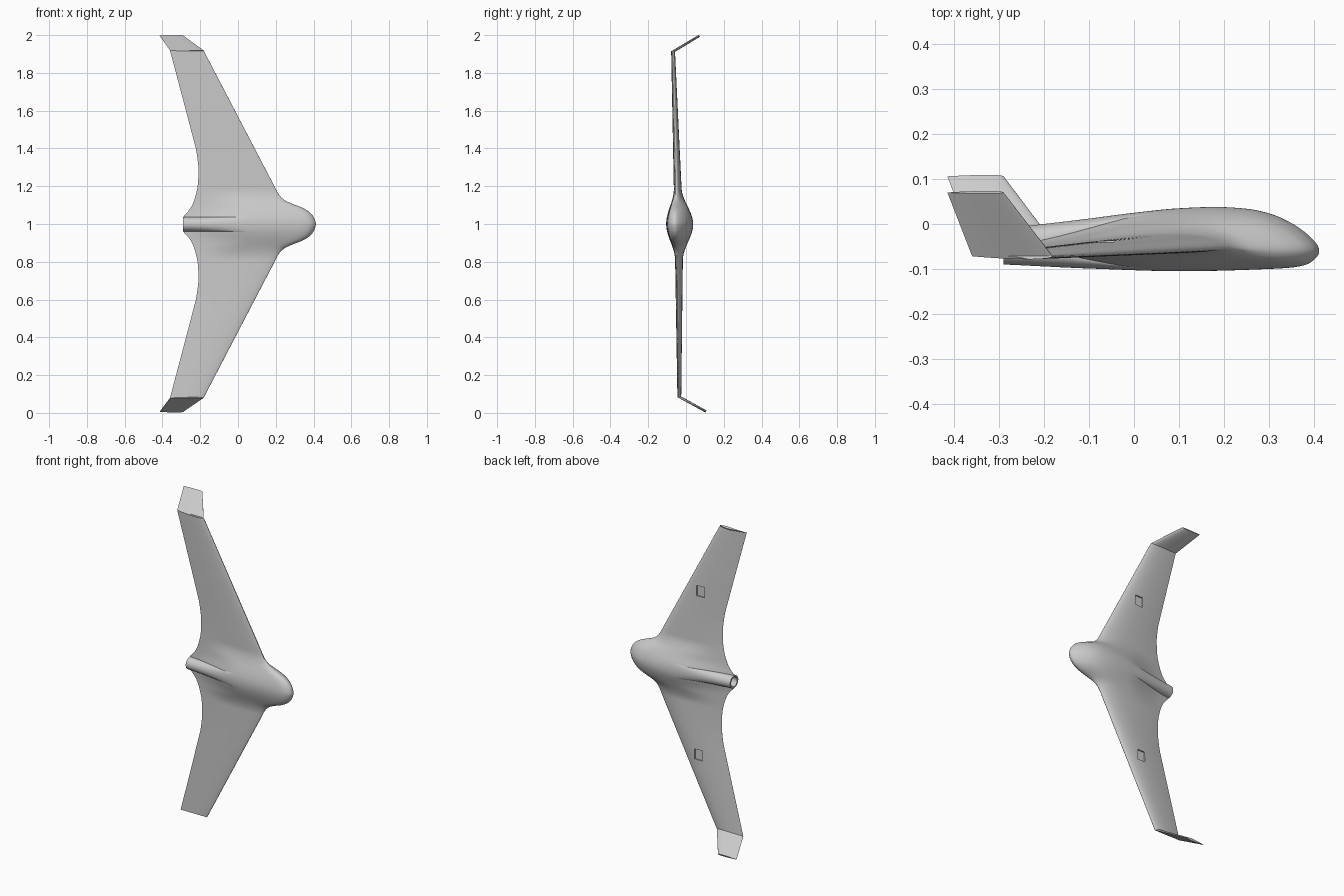
import bpy, bmesh, math
from mathutils import Matrix

if "Cube" in bpy.data.objects:
    bpy.data.objects.remove(bpy.data.objects["Cube"])

TILT = 0.018          # the whole craft leans slightly about x
TAIL_R = 0.0375       # half width of the blunt tail
N = 32                # chordwise steps


def curve(pts, x):
    """Monotone cubic interpolation through (x, y) points."""
    d = [(b[1] - a[1]) / (b[0] - a[0]) for a, b in zip(pts, pts[1:])]

    def slope(i):
        if i == 0 or i == len(d):
            return d[min(i, len(d) - 1)]
        a, b = d[i - 1], d[i]
        return 2 * a * b / (a + b) if a * b > 0 else 0
    i = 0
    while i < len(d) - 1 and x > pts[i + 1][0]:
        i += 1
    (x0, y0), (x1, y1) = pts[i], pts[i + 1]
    h = x1 - x0
    t = (x - x0) / h
    return (y0 * (1 + 2 * t) * (1 - t) ** 2 + slope(i) * h * t * (1 - t) ** 2
            + y1 * t * t * (3 - 2 * t) + slope(i + 1) * h * t * t * (t - 1))


# Planform: distance from centre line -> x of leading and trailing edge
LEAD = [(-.03, .404), (0, .412), (.03, .404), (.06, .383), (.085, .345), (.105, .295),
        (.125, .25), (.15, .222), (.18, .203), (.22, .183), (.26, .162), (.92, -.182)]
TRAIL = [(0, -.29), (.0375, -.29), (.05, -.28), (.07, -.262), (.1, -.243), (.15, -.225),
         (.2, -.214), (.25, -.21), (.3, -.21), (.35, -.215), (.4, -.223), (.45, -.236), (.92, -.36)]
# Centre-line body profile: root of chord fraction from the nose -> y
BODY_UP = [(0, -.06), (.13, -.037), (.2135, -.018), (.297, .002), (.4, .024), (.48, .034),
           (.575, .038), (.667, .035), (.766, .025), (.854, .012), (.934, 0), (1, -.01)]
BODY_LOW = [(0, -.06), (.13, -.08), (.2, -.09), (.3, -.097), (.4, -.1), (.667, -.105),
            (.854, -.099), (1, -.09)]


def foil(u):
    """Aerofoil half thickness with a peak of 1."""
    return 10 * (.2969 * math.sqrt(u) - .126 * u - .3516 * u**2 + .2843 * u**3 - .1036 * u**4) + .02 * u


def bell(s, u):
    """How much of the body section is mixed into the wing at span s, chord u."""
    s = abs(s)
    wide = .5 + .5 * math.cos(math.pi * s / .19) if s < .19 else 0
    tail = math.sqrt(max(0, 1 - (s / TAIL_R) ** 2))
    k = min(1, (1 - u) / .5)
    k = k * k * (3 - 2 * k)
    return tail * (1 - k) + wide * k


def ring_params():
    """(chord fraction, side) from upper trailing edge round the nose to lower."""
    up = [((i / N) ** 2, i / N, 1) for i in range(N, -1, -1)]
    low = [((i / N) ** 2, i / N, -1) for i in range(1, N + 1)]
    return up + low


def wing_ring(s):
    lead, trail = curve(LEAD, abs(s)), curve(TRAIL, abs(s))
    f = min(1, max(0, (abs(s) - .15) / .77))
    mitre = .59 if abs(s) > .919 else 0
    ring = []
    for u, a, side in ring_params():
        h = foil(u) * ((.031 - .018 * f) if side > 0 else -(.011 - .004 * f))
        base = -.05 - .005 * f
        b = bell(s, u)
        body = curve(BODY_UP if side > 0 else BODY_LOW, a)
        y = (base + h) * (1 - b) + body * b
        z = s - math.copysign(mitre * h, s)
        ring.append((lead + (trail - lead) * u, y, z))
    return ring


def tip_ring(sg):
    ring = []
    for u, a, side in ring_params():
        h = foil(u) * (.007 if side > 0 else -.005)
        ring.append((-.29 - .125 * u, .088 + .48 * h, sg * (.9955 - .87 * h)))
    return ring


def loft(name, rings):
    bm = bmesh.new()
    rows = [[bm.verts.new(p) for p in r] for r in rings]
    n = len(rows[0])
    for a, b in zip(rows, rows[1:]):
        for i in range(n):
            j = (i + 1) % n
            bm.faces.new((a[i], a[j], b[j], b[i]))
    bm.faces.new(rows[0])
    bm.faces.new(rows[-1][::-1])
    bmesh.ops.recalc_face_normals(bm, faces=bm.faces)
    me = bpy.data.meshes.new(name)
    bm.to_mesh(me)
    bm.free()
    ob = bpy.data.objects.new(name, me)
    bpy.context.collection.objects.link(ob)
    return ob


def activate(ob):
    bpy.ops.object.select_all(action='DESELECT')
    ob.select_set(True)
    bpy.context.view_layer.objects.active = ob


def cut(ob, cutter):
    cutter.hide_render = True
    m = ob.modifiers.new("cut", 'BOOLEAN')
    m.operation, m.solver, m.object = 'DIFFERENCE', 'EXACT', cutter
    activate(ob)
    bpy.ops.object.modifier_apply(modifier=m.name)
    bpy.data.objects.remove(cutter)


# Blended wing and body, lofted from tip to tip
half = [TAIL_R * math.sin(math.pi / 2 * i / 10) for i in range(1, 11)]
half += [TAIL_R + .0075 * i for i in range(1, 22)]
half += [.22, .25, .28, .31, .34, .37, .4, .45, .6, .75, .9, .92]
stations = [-s for s in reversed(half)] + [0] + half
wing = loft("wing_body", [wing_ring(s) for s in stations])

# Winglets continue the mitred wing tips
winglets = [loft("winglet_" + n, [wing_ring(sg * .92), tip_ring(sg)])
            for n, sg in (("upper", 1), ("lower", -1))]

# Motor tube opening in the tail
bpy.ops.mesh.primitive_cylinder_add(vertices=40, radius=.029, depth=.12,
                                    location=(-.29, -.05, 0), rotation=(0, math.pi / 2, 0))
cut(wing, bpy.context.object)

# Shallow hatch pockets on the back of each wing
for sg in (1, -1):
    bpy.ops.mesh.primitive_cube_add(size=1, location=(-.07, -.013, sg * .495))
    bpy.context.object.scale = (.052, .05, .062)
    cut(wing, bpy.context.object)

# Lean and lift into place, then smooth
place = Matrix.Translation((0, 0, 1)) @ Matrix.Rotation(TILT, 4, 'X')
for ob in [wing] + winglets:
    ob.data.transform(place)
    activate(ob)
    bpy.ops.object.shade_smooth_by_angle(angle=math.radians(35))
